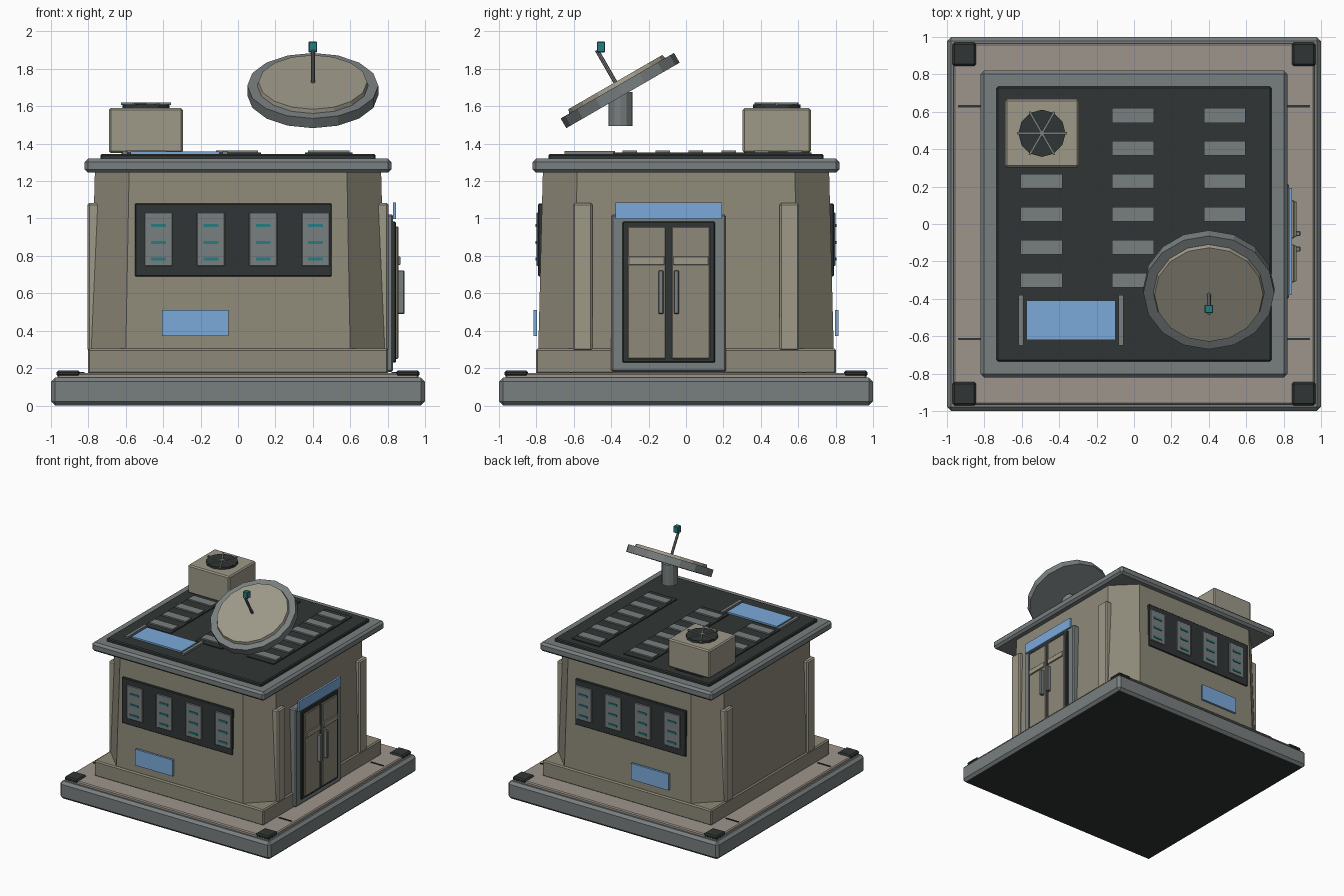
import bpy, bmesh
from math import radians, pi, sin, cos
from mathutils import Matrix, Vector

if "Cube" in bpy.data.objects:
    bpy.data.objects.remove(bpy.data.objects["Cube"])


def material(name, r, g, b):
    m = bpy.data.materials.new(name)
    m.diffuse_color = (r, g, b, 1)
    m.use_nodes = True
    m.node_tree.nodes["Principled BSDF"].inputs["Base Color"].default_value = m.diffuse_color
    return m


WALL = material("wall_tan", 0.27, 0.25, 0.19)
LIGHT = material("light_tan", 0.34, 0.32, 0.25)
FLOOR = material("floor_stone", 0.34, 0.30, 0.26)
GREY = material("metal_grey", 0.19, 0.21, 0.21)
DARK = material("dark_trim", 0.03, 0.036, 0.035)
BLUE = material("blue_panel", 0.20, 0.40, 0.70)
TEAL = material("teal_light", 0.02, 0.20, 0.22)


def finish(name, bm, mat, bevel=0):
    bmesh.ops.recalc_face_normals(bm, faces=bm.faces)
    me = bpy.data.meshes.new(name)
    bm.to_mesh(me)
    bm.free()
    me.materials.append(mat)
    ob = bpy.data.objects.new(name, me)
    bpy.context.collection.objects.link(ob)
    if bevel:
        mod = ob.modifiers.new("edge", "BEVEL")
        mod.width = bevel
        mod.segments = 1
    return ob


def box(name, x, y, z, mat, bevel=0.0):
    """Box from (min, max) ranges on each axis."""
    bm = bmesh.new()
    size = [r[1] - r[0] for r in (x, y, z)]
    mid = [(r[1] + r[0]) / 2 for r in (x, y, z)]
    bmesh.ops.create_cube(bm, size=1, matrix=Matrix.Translation(mid) @ Matrix.Diagonal((*size, 1)))
    return finish(name, bm, mat, bevel)


def square(name, half, z0, z1, mat, bevel=0.0):
    return box(name, (-half, half), (-half, half), (z0, z1), mat, bevel)


def disc(name, matrix, r, z0, z1, sides, mat, r2=None):
    """Cylinder along the matrix's local z, from z0 to z1."""
    bm = bmesh.new()
    bmesh.ops.create_cone(bm, cap_ends=True, segments=sides, radius1=r, radius2=r2 or r, depth=z1 - z0,
                          matrix=matrix @ Matrix.Translation((0, 0, (z0 + z1) / 2)))
    return finish(name, bm, mat)


def rng(s, a, b):
    """Range mirrored by sign s."""
    return tuple(sorted((s * a, s * b)))


# base slab, floor and corner pads
square("base_slab", 1.0, 0.0, 0.15, GREY, 0.022)
square("base_underside", 0.975, -0.0005, 0.01, DARK)
square("floor", 0.965, 0.14, 0.175, FLOOR, 0.008)
for sx in (-1, 1):
    for sy in (-1, 1):
        box("corner_pad", rng(sx, 0.845, 0.97), rng(sy, 0.845, 0.97), (0.155, 0.187), DARK, 0.01)
    for y in (-0.615, 0.63):
        box("floor_seam", rng(sx, 0.82, 0.94), (y - 0.006, y + 0.006), (0.17, 0.18), DARK)

# plinth and tapered eight-sided walls
square("plinth", 0.803, 0.17, 0.305, WALL, 0.01)
bm = bmesh.new()
rings = []
for h, c, z in ((0.79, 0.6, 0.295), (0.765, 0.582, 1.26)):
    pts = [(h, -c), (h, c), (c, h), (-c, h), (-h, c), (-h, -c), (-c, -h), (c, -h)]
    rings.append([bm.verts.new((x, y, z)) for x, y in pts])
bm.faces.new(rings[0])
bm.faces.new(rings[1])
for i in range(8):
    j = (i + 1) % 8
    bm.faces.new((rings[0][i], rings[0][j], rings[1][j], rings[1][i]))
finish("walls", bm, WALL)
for sx in (-1, 1):
    for sy in (-1, 1):
        box("pilaster", rng(sx, 0.74, 0.805), rng(sy, 0.5, 0.605), (0.292, 1.083), LIGHT, 0.01)

# window bands and blue signs on front and back
for s in (-1, 1):
    box("window_band", (-0.55, 0.5), rng(s, 0.74, 0.79), (0.69, 1.08), DARK, 0.004)
    for i in range(4):
        x = -0.425 + 0.28 * i
        box("window_panel", (x - 0.075, x + 0.075), rng(s, 0.76, 0.798), (0.745, 1.032), GREY, 0.004)
        for z in (0.783, 0.872, 0.962):
            box("window_light", (x - 0.04, x + 0.04), rng(s, 0.78, 0.805), (z - 0.008, z + 0.008), TEAL)
    box("wall_sign", (-0.405, -0.05), rng(s, 0.797, 0.815), (0.373, 0.512), BLUE)

# double door on the right side
box("door_frame", (0.74, 0.83), (-0.4, 0.215), (0.18, 1.022), GREY, 0.01)
box("door_recess", (0.8, 0.845), (-0.34, 0.155), (0.23, 0.983), DARK, 0.005)
for s in (-1, 1):
    c = -0.0925
    leaf = sorted((c + s * 0.016, c + s * 0.22))
    strip = sorted((c + s * 0.022, c + s * 0.214))
    grip = sorted((c + s * 0.028, c + s * 0.055))
    box("door_leaf", (0.83, 0.857), leaf, (0.25, 0.957), WALL, 0.004)
    box("door_strip", (0.85, 0.868), strip, (0.752, 0.797), LIGHT, 0.003)
    box("door_handle", (0.855, 0.89), grip, (0.49, 0.722), GREY, 0.004)
box("door_sign", (0.828, 0.845), (-0.377, 0.192), (0.998, 1.085), BLUE)

# roof slab and dark roof deck
square("roof_slab", 0.82, 1.245, 1.32, GREY, 0.018)
square("roof_deck", 0.735, 1.31, 1.345, DARK, 0.008)

# vent strips with slats
for x in (-0.495, -0.005, 0.485):
    box("vent_strip", (x - 0.127, x + 0.127), (-0.39, 0.67), (1.335, 1.353), DARK)
    for i in range(6):
        y = 0.58 - 0.176 * i
        box("vent_slat", (x - 0.112, x + 0.112), (y - 0.039, y + 0.039), (1.345, 1.364), GREY)

# blue roof panel between two rails
box("roof_panel", (-0.575, -0.1), (-0.62, -0.41), (1.34, 1.358), BLUE)
for x in (-0.605, -0.07):
    box("roof_panel_rail", (x - 0.013, x + 0.013), (-0.65, -0.38), (1.34, 1.362), GREY)

# cooling unit with fan
box("cooler_box", (-0.69, -0.295), (0.303, 0.667), (1.35, 1.59), LIGHT, 0.01)
fan = Matrix.Translation((-0.492, 0.485, 0))
disc("fan", fan, 0.126, 1.585, 1.609, 12, DARK)
for a in (0, 60, 120):
    bm = bmesh.new()
    bmesh.ops.create_cube(bm, size=1, matrix=fan @ Matrix.Translation((0, 0, 1.613)) @
                          Matrix.Rotation(radians(a), 4, "Z") @ Matrix.Diagonal((0.265, 0.012, 0.012, 1)))
    finish("fan_spoke", bm, GREY)

# tilted dish on its mast
disc("dish_mast", Matrix.Translation((0.4, -0.35, 0)), 0.065, 1.495, 1.675, 12, GREY)
tilt = Matrix.Translation((0.4, -0.352, 1.684)) @ Matrix.Rotation(radians(30), 4, "X")
disc("dish_rim", tilt, 0.35, -0.03, 0.03, 16, GREY)
disc("dish_face", tilt, 0.3, 0.02, 0.052, 16, LIGHT, 0.29)
disc("feed_rod", tilt, 0.011, 0.04, 0.25, 8, GREY)
box("feed_head", (0.377, 0.423), (-0.477, -0.432), (1.888, 1.945), TEAL, 0.004)
